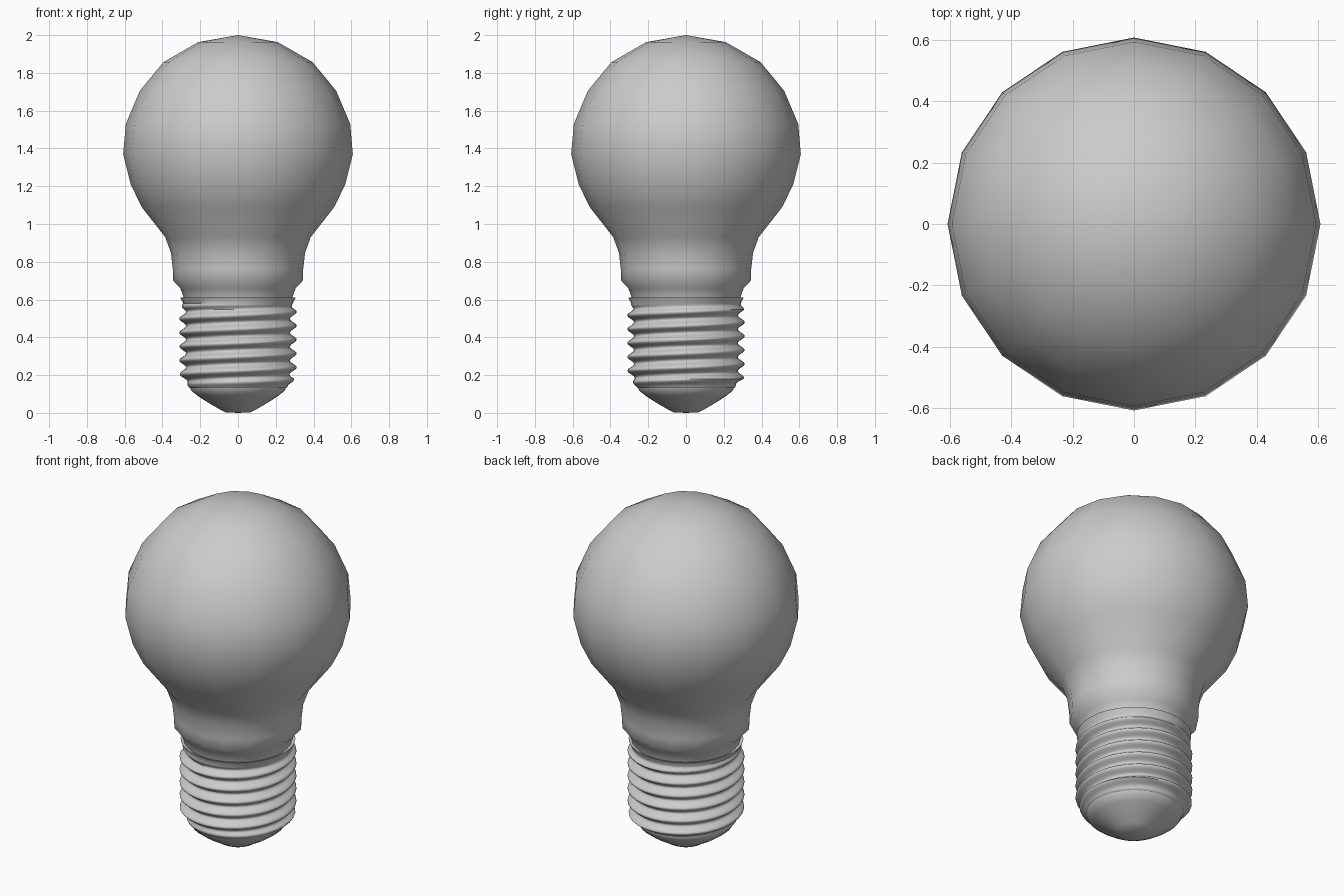
import bpy, bmesh
from math import pi, cos, sin, radians

if "Cube" in bpy.data.objects:
    bpy.data.objects.remove(bpy.data.objects["Cube"])


def lathe(name, profile, sides, radius_fn=None, angle=60):
    """Revolve (r, z) points; radius_fn(r, z, a) may modulate the radius."""
    bm = bmesh.new()
    rings = []
    for r, z in profile:
        if r == 0:
            rings.append([bm.verts.new((0, 0, z))] * sides)
            continue
        ring = []
        for i in range(sides):
            a = 2 * pi * i / sides
            rr = radius_fn(r, z, a) if radius_fn else r
            ring.append(bm.verts.new((rr * cos(a), rr * sin(a), z)))
        rings.append(ring)
    for low, high in zip(rings, rings[1:]):
        for i in range(sides):
            j = (i + 1) % sides
            quad = list(dict.fromkeys((low[i], low[j], high[j], high[i])))
            bm.faces.new(quad)
    bmesh.ops.recalc_face_normals(bm, faces=bm.faces)
    mesh = bpy.data.meshes.new(name)
    bm.to_mesh(mesh)
    bm.free()
    obj = bpy.data.objects.new(name, mesh)
    bpy.context.collection.objects.link(obj)
    bpy.ops.object.select_all(action='DESELECT')
    obj.select_set(True)
    bpy.context.view_layer.objects.active = obj
    bpy.ops.object.shade_smooth_by_angle(angle=radians(angle))
    return obj


# Glass envelope, sixteen sided
lathe("glass_bulb", [
    (0.28, 0.57), (0.288, 0.61), (0.305, 0.66), (0.343, 0.70), (0.345, 0.76),
    (0.355, 0.847), (0.385, 0.93), (0.51, 1.09), (0.568, 1.21), (0.608, 1.37),
    (0.594, 1.53), (0.52, 1.705), (0.395, 1.857), (0.21, 1.963), (0, 2.0)], 16)

# Screw shell with a right-handed helical thread
PITCH, PEAK = 0.0735, 0.535


def thread(r, z, a):
    if z < 0.14 or z > 0.58:
        return r
    fade = max(0, min(1, (z - 0.14) / 0.04, (0.58 - z) / 0.035))
    wave = cos(2 * pi * (z - PEAK) / PITCH - a)
    return r + fade * (0.023 + 0.018 * wave)


rows = 66
shell = [(0.24, 0.128), (0.257, 0.132)]
for k in range(rows + 1):
    t = k / rows
    shell.append((0.262 + 0.008 * min(1, t * 5) + 0.02 * max(0, (t - 0.92) / 0.08),
                  0.14 + 0.44 * t))
shell += [(0.305, 0.61), (0.298, 0.61), (0.27, 0.595)]
lathe("screw_shell", shell, 32, thread, 50)

# Tapered insulator below the shell
lathe("insulator", [(0.125, 0.035), (0.17, 0.062), (0.215, 0.092),
                    (0.248, 0.118), (0.255, 0.14)], 32)

# Bottom contact
lathe("contact_tip", [(0, 0), (0.065, 0.003), (0.10, 0.02),
                      (0.13, 0.039), (0.12, 0.045)], 32)
